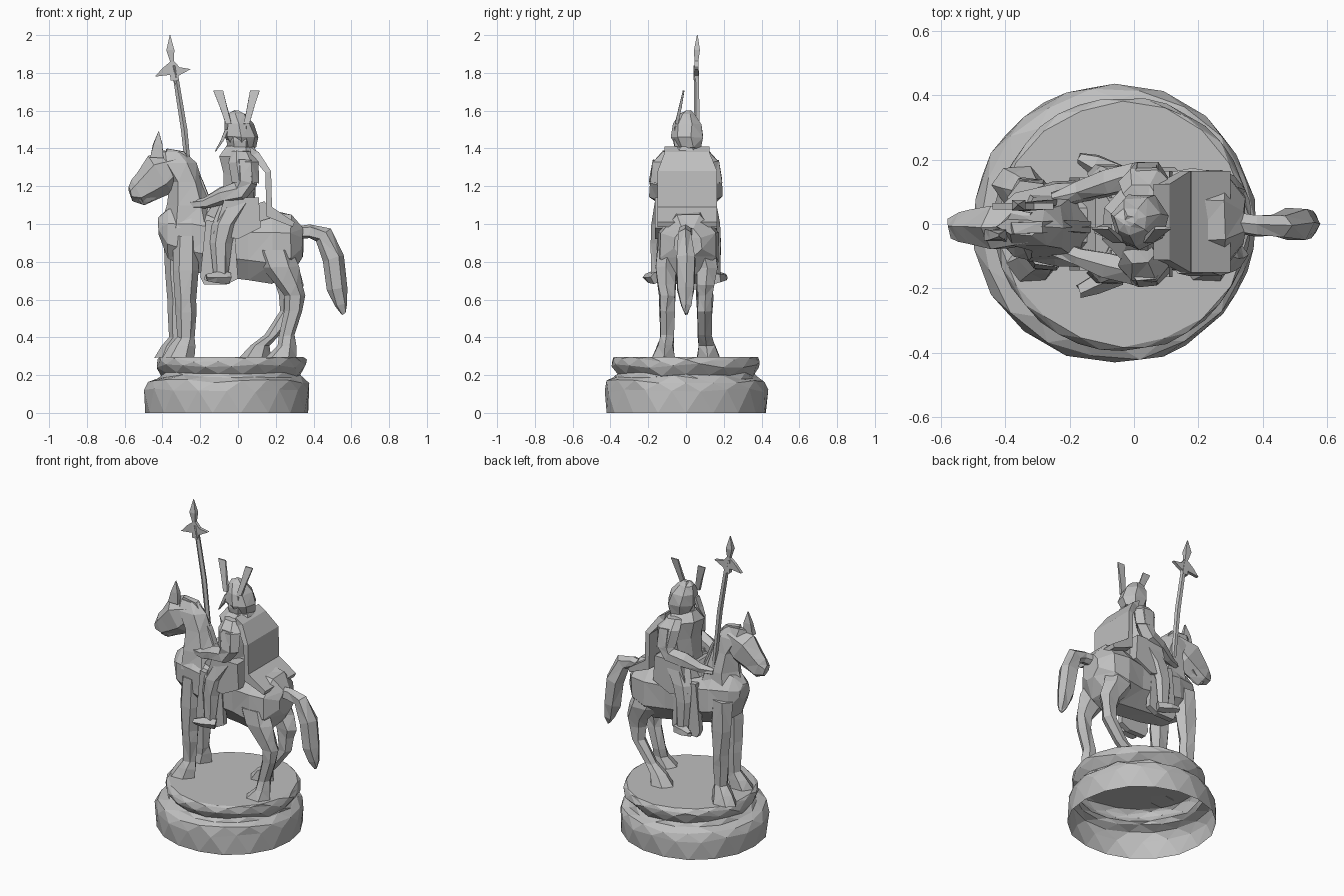
import bpy, bmesh, math, random
from mathutils import Vector

random.seed(4)
stone = bpy.data.materials.new("grey_stone")
stone.diffuse_color = (0.52, 0.52, 0.52, 1)
X, Y, Z = Vector((1, 0, 0)), Vector((0, 1, 0)), Vector((0, 0, 1))


def finish(name, bm, jitter=0.0):
    for v in bm.verts:
        v.co += Vector([random.uniform(-jitter, jitter) for _ in range(3)])
    bmesh.ops.recalc_face_normals(bm, faces=bm.faces)
    bmesh.ops.triangulate(bm, faces=bm.faces)
    me = bpy.data.meshes.new(name)
    bm.to_mesh(me)
    bm.free()
    me.materials.append(stone)
    ob = bpy.data.objects.new(name, me)
    bpy.context.collection.objects.link(ob)
    return ob


def loft(name, rings, sides=6, axis=None, jitter=0.005):
    """Rings are (x, y, z, half width sideways, half depth)."""
    bm = bmesh.new()
    pts = [Vector(r[:3]) for r in rings]
    loops = []
    wide = 1 / math.cos(math.pi / sides)
    for i, r in enumerate(rings):
        t = axis or (pts[min(i + 1, len(pts) - 1)] - pts[max(i - 1, 0)]).normalized()
        u = (Y - t * Y.dot(t)).normalized() * wide
        v = t.cross(u).normalized()
        loops.append([bm.verts.new(pts[i] + u * r[3] * math.cos(a) + v * r[4] * math.sin(a))
                      for a in [2 * math.pi * (k + 0.5) / sides for k in range(sides)]])
    for a, b in zip(loops, loops[1:]):
        for k in range(sides):
            n = (k + 1) % sides
            bm.faces.new((a[k], a[n], b[n], b[k]))
    bm.faces.new(loops[0])
    bm.faces.new(loops[-1])
    return finish(name, bm, jitter)


def plate(name, outline, y0, y1, narrow_above=9):
    """Side outline in x, z extruded from y0 to y1."""
    bm = bmesh.new()
    f = bm.faces.new([bm.verts.new((x, y0, z)) for x, z in outline])
    e = bmesh.ops.extrude_face_region(bm, geom=[f])
    for v in e["geom"]:
        if isinstance(v, bmesh.types.BMVert):
            v.co.y = y1
    for v in bm.verts:
        if v.co.z > narrow_above:
            v.co.y *= 0.75
    return finish(name, bm)


# Rocky two-tier base, hollow and open underneath
bm = bmesh.new()
profile = [(-.06, .437, 0), (-.06, .441, .12), (-.055, .428, .165), (-.045, .387, .19),
           (-.04, .37, .205), (-.035, .398, .25), (-.035, .398, .28), (-.035, .385, .297)]
n = 18
rows = []
for i, (cx, r, z) in enumerate(profile):
    row = []
    for k in range(n):
        a = 2 * math.pi * (k + .5 * (i % 2)) / n
        rr = r * random.uniform(.98, 1.01)
        dz = 0 if i in (0, 7) else random.uniform(-.012, .012)
        row.append(bm.verts.new((cx + rr * math.cos(a), rr * .99 * math.sin(a), z + dz)))
    rows.append(row)
for i, (a, b) in enumerate(zip(rows, rows[1:])):
    for k in range(n):
        m, p = (k + 1) % n, (k - 1) % n
        if i % 2 == 0:
            bm.faces.new((a[k], a[m], b[k]))
            bm.faces.new((a[k], b[k], b[p]))
        else:
            bm.faces.new((a[k], a[m], b[m]))
            bm.faces.new((a[k], b[m], b[k]))
bm.faces.new(rows[-1])
finish("rock_base", bm)

# Horse body, neck, head and tail
loft("horse_body", [(-.42, 0, .99, .05, .05), (-.37, 0, .95, .10, .14), (-.25, .0, .93, .13, .19),
                    (-.1, .0, .90, .135, .19), (.05, .005, .88, .14, .19), (.18, .01, .875, .16, .21),
                    (.28, .01, .89, .145, .17), (.345, .01, .90, .07, .08)], 8, X)
loft("horse_neck", [(-.25, -.01, .98, .11, .16), (-.255, -.01, 1.1, .09, .12),
                    (-.275, -.01, 1.22, .07, .09), (-.325, -.01, 1.32, .055, .105),
                    (-.355, -.01, 1.385, .025, .07)], 6, Z)
loft("horse_head", [(-.31, -.01, 1.32, .045, .06), (-.41, -.01, 1.265, .065, .12),
                    (-.48, -.01, 1.205, .052, .09), (-.53, -.01, 1.17, .05, .075),
                    (-.57, -.01, 1.16, .03, .035)], 6)
loft("lower_jaw", [(-.44, -.01, 1.18, .035, .04), (-.49, -.01, 1.15, .03, .04),
                   (-.525, -.01, 1.125, .022, .025)], 5)
loft("ear", [(-.43, -.035, 1.35, .018, .05), (-.425, -.035, 1.42, .016, .035),
             (-.42, -.035, 1.49, .003, .004)], 4, Z, .002)
loft("mane", [(-.38, -.01, 1.385, .015, .02), (-.30, -.01, 1.37, .018, .03),
              (-.21, -.01, 1.22, .018, .035), (-.15, -.01, 1.08, .02, .03)], 4)
loft("tail", [(.30, .01, .955, .03, .035), (.38, -.005, .96, .03, .038), (.45, -.005, .94, .035, .05),
              (.505, .0, .82, .048, .06), (.525, .0, .66, .045, .058), (.545, .0, .57, .025, .035),
              (.56, .0, .525, .008, .01)], 6)

# Paired horse parts: each hoof has its own stride
for s, fx, kx, cx, hx in ((-1, -.275, .31, .26, .235), (1, -.32, .285, .18, .10)):
    side = "near" if s < 0 else "far"
    loft(side + "_front_leg", [(fx, s * .08, .94, .05, .07), (fx, s * .095, .75, .046, .07),
                               (fx, s * .10, .60, .042, .055), (fx, s * .10, .53, .04, .055),
                               (fx, s * .10, .40, .034, .042), (fx - .02, s * .11, .355, .045, .065),
                               (fx - .04, s * .12, .295, .058, .085)], 6, Z)
    loft(side + "_hind_leg", [(.19, s * .095, .86, .055, .10), (.22, s * .11, .77, .055, .10),
                              (.27, s * .105, .68, .046, .075), (kx - .01, s * .10, .62, .04, .055),
                              (kx - .015, s * .10, .54, .037, .048), (cx, s * .10, .41, .034, .042),
                              (hx + .02, s * .11, .355, .042, .05),
                              (hx - .01, s * .12, .295, .058, .08)], 6, Z)
    # Saddle cloth and rider leg
    plate(side + "_saddle_cloth", [(-.17, 1.02), (-.20, .72), (-.18, .68), (-.06, .68), (.0, .71),
                                   (-.02, 1.0)], s * .11, s * .145)
    plate(side + "_armour_skirt", [(-.07, 1.14), (-.13, .95), (.0, .92), (.12, .98), (.11, 1.14)],
          s * .08, s * .165)
    loft(side + "_rider_leg", [(.0, s * .09, 1.12, .07, .09), (-.07, s * .145, 1.0, .04, .07),
                               (-.09, s * .155, .9, .032, .055), (-.09, s * .16, .73, .026, .04)], 6, Z)
    loft(side + "_rider_foot", [(-.05, s * .155, .715, .028, .03), (-.12, s * .185, .72, .03, .03),
                                (-.17, s * .205, .72, .018, .02)], 5)
    # Shoulder guard and arm, both hands forward
    loft(side + "_shoulder_guard", [(.02, s * .09, 1.385, .03, .05), (.03, s * .13, 1.33, .045, .08),
                                    (.04, s * .15, 1.22, .04, .07)], 6, Z)
    loft(side + "_arm", [(.04, s * .13, 1.33, .045, .06), (.04, s * .15, 1.22, .044, .06),
                         (.01, s * .15, 1.17, .042, .055), (-.08, s * .13, 1.15, .038, .047),
                         (-.17, s * .10, 1.11, .028, .032), (-.25, s * .075, 1.10, .022, .022)], 6)

# Rider torso, head and helmet
loft("rider_torso", [(.02, 0, 1.02, .13, .13), (.005, 0, 1.14, .115, .09), (.01, 0, 1.26, .125, .09),
                     (.005, 0, 1.36, .11, .11), (.01, .0, 1.41, .06, .08)], 8, Z)
loft("rider_head", [(.01, 0, 1.37, .05, .06), (.01, -.005, 1.44, .06, .07),
                    (.01, 0, 1.52, .055, .06)], 6, Z)
loft("helmet", [(.025, .02, 1.40, .06, .07), (.02, .01, 1.46, .08, .095), (.005, .01, 1.53, .07, .075),
                (-.01, .01, 1.58, .04, .05), (-.01, .01, 1.60, .012, .02)], 7, Z)
loft("helmet_cheek_guard", [(-.06, -.02, 1.50, .02, .012), (-.085, -.02, 1.44, .02, .012),
                            (-.12, -.02, 1.385, .008, .005)], 4, Z, .001)
for name, bx, tx in (("left_horn", -.05, -.105), ("right_horn", .045, .09)):
    loft(name, [(bx, -.05, 1.53, .009, .022), ((bx + tx) / 2, -.03, 1.62, .007, .028),
                (tx, -.012, 1.707, .004, .036)], 4, Z, .001)

# Cape hanging down the back and over the croup
plate("cape", [(.06, 1.41), (.11, 1.38), (.175, 1.28), (.18, 1.09), (.30, 1.01), (.29, .985),
               (.15, 1.04), (.145, 1.27), (.07, 1.36)], -.15, .165, 1.35)
plate("saddle", [(-.17, 1.05), (-.12, 1.12), (.02, 1.08), (.14, 1.12), (.2, 1.04), (.0, .98)], -.10, .10)

# Spear with crossed blades
loft("spear_shaft", [(-.24, .065, 1.06, .012, .014), (-.285, .06, 1.5, .013, .018),
                     (-.34, .055, 1.84, .012, .015)], 5, Z, 0)
loft("spear_tip", [(-.34, .055, 1.76, .014, .026), (-.35, .055, 1.86, .01, .014),
                   (-.358, .058, 1.92, .016, .03), (-.36, .06, 2.0, .002, .002)], 4, Z, 0)
plate("spear_cross_blade", [(-.44, 1.78), (-.40, 1.825), (-.345, 1.87), (-.31, 1.83), (-.25, 1.82),
                            (-.315, 1.785), (-.325, 1.73), (-.355, 1.79)], .045, .065)
